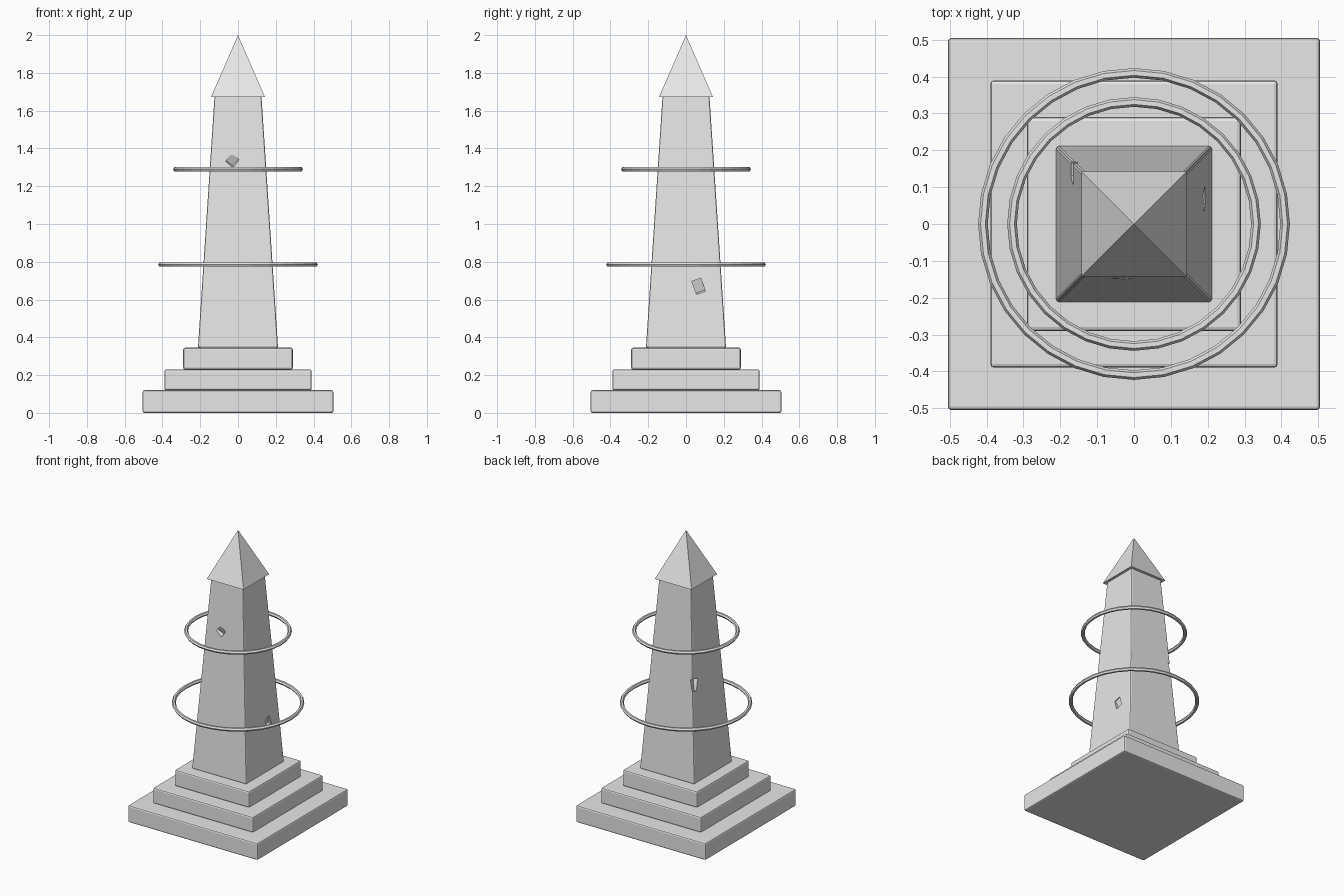
import bpy
import math
from mathutils import Euler

default = bpy.data.objects.get("Cube")
if default:
    bpy.data.objects.remove(default, do_unlink=True)

# Pale stone used everywhere
stone = bpy.data.materials.new("pale_stone")
stone.use_nodes = True
stone.diffuse_color = (0.8, 0.8, 0.8, 1)
stone.node_tree.nodes["Principled BSDF"].inputs["Base Color"].default_value = stone.diffuse_color


def finish(name):
    ob = bpy.context.object
    ob.name = name
    ob.data.materials.clear()
    ob.data.materials.append(stone)
    return ob


def apply(ob, modifier):
    bpy.ops.object.select_all(action='DESELECT')
    bpy.context.view_layer.objects.active = ob
    ob.select_set(True)
    bpy.ops.object.modifier_apply(modifier=modifier.name)


def bevel(ob, width, segments=2):
    mod = ob.modifiers.new("edge_bevel", 'BEVEL')
    mod.width = width
    mod.segments = segments
    mod.limit_method = 'ANGLE'
    apply(ob, mod)


def square_block(name, bottom_half, top_half, z0, z1):
    """Four-sided block, tapered or straight, between two heights."""
    root2 = math.sqrt(2)
    bpy.ops.mesh.primitive_cone_add(
        vertices=4, radius1=bottom_half * root2, radius2=top_half * root2,
        depth=z1 - z0, location=(0, 0, (z0 + z1) / 2), rotation=(0, 0, math.pi / 4))
    bpy.ops.object.transform_apply(location=True, rotation=True, scale=True)
    return finish(name)


# Stepped plinth
for name, half, z0, z1 in (("lower_step", 0.505, 0, 0.12),
                           ("middle_step", 0.39, 0.12, 0.23),
                           ("upper_step", 0.29, 0.23, 0.345)):
    bevel(square_block(name, half, half, z0, z1), 0.01)

# Tapered shaft and pointed cap
shaft = square_block("shaft", 0.212, 0.124, 0.345, 1.68)
bevel(shaft, 0.008)
square_block("cap", 0.143, 0, 1.672, 2.0)

# Small chips broken out of the shaft: location, rotation, size
chips = (((-0.03, -0.148, 1.335), (0.5, 0.6, 0.35), (0.05, 0.03, 0.05)),
         ((0.19, 0.067, 0.67), (0.35, 0.25, 0.1), (0.04, 0.05, 0.07)),
         ((-0.17, 0.145, 1.01), (0.3, 0.2, 0.3), (0.035, 0.055, 0.08)))
for place, turn, size in chips:
    bpy.ops.mesh.primitive_cube_add(size=1, location=place, rotation=Euler(turn))
    cutter = finish("chip_cutter")
    cutter.scale = size
    cutter.hide_render = True
    bpy.context.view_layer.update()
    cut = shaft.modifiers.new("chip", 'BOOLEAN')
    cut.operation = 'DIFFERENCE'
    cut.solver = 'EXACT'
    cut.object = cutter
    apply(shaft, cut)
    bpy.data.objects.remove(cutter, do_unlink=True)

# Floating rings
for name, radius, z in (("lower_ring", 0.41, 0.785), ("upper_ring", 0.331, 1.29)):
    bpy.ops.mesh.primitive_torus_add(
        major_segments=32, minor_segments=6, major_radius=radius,
        minor_radius=0.013, location=(0, 0, z))
    finish(name)
